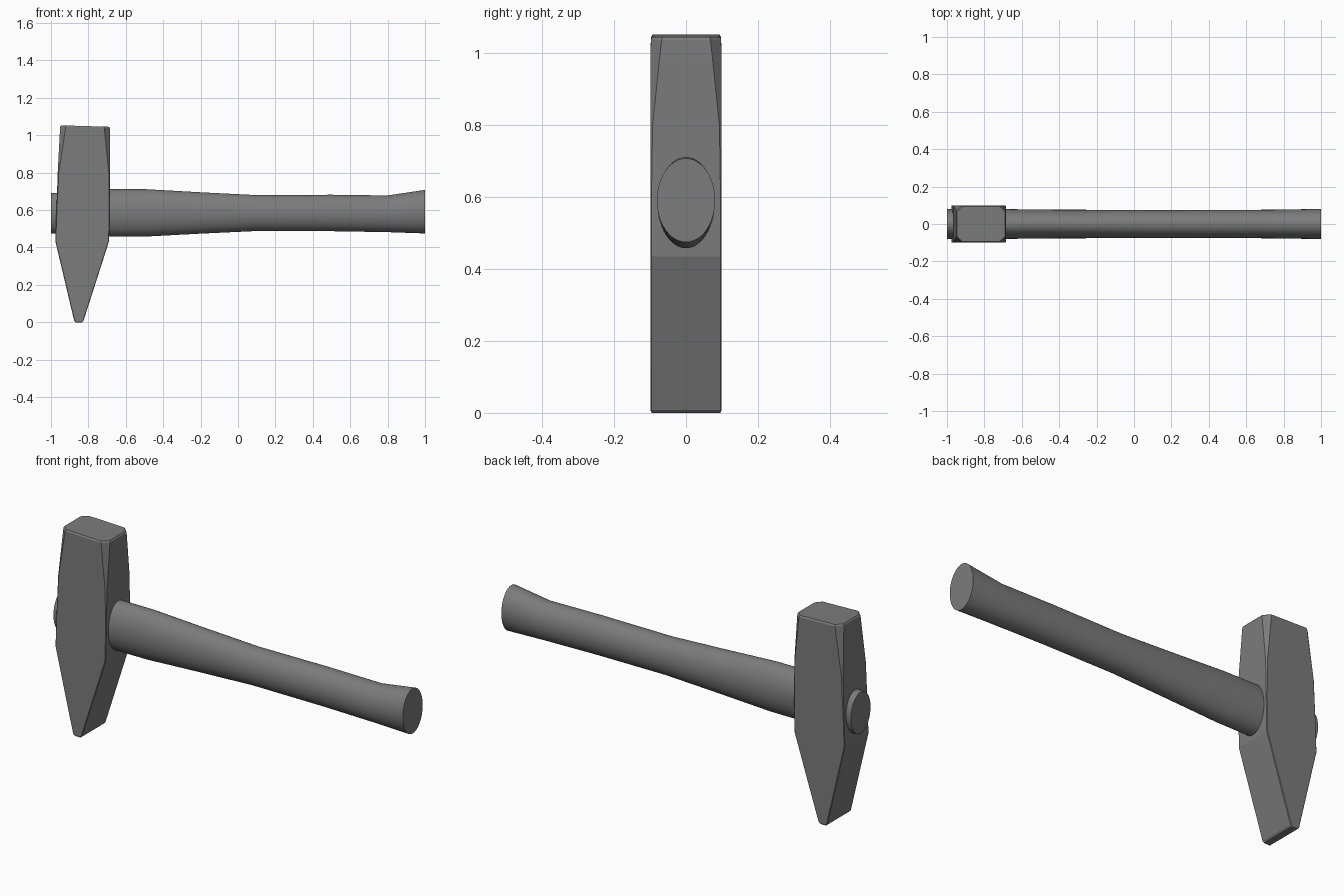
import bpy, bmesh, math

cube = bpy.data.objects.get("Cube")
if cube:
    bpy.data.objects.remove(cube, do_unlink=True)

steel = bpy.data.materials.new("dark grey")
steel.use_nodes = True
GREY = (0.2, 0.2, 0.2, 1)
steel.diffuse_color = GREY
steel.node_tree.nodes["Principled BSDF"].inputs["Base Color"].default_value = GREY


def loft(name, rings, angle):
    """Skin a stack of matching closed rings and cap both ends."""
    bm = bmesh.new()
    loops = [[bm.verts.new(p) for p in ring] for ring in rings]
    n = len(loops[0])
    for a, b in zip(loops, loops[1:]):
        for i in range(n):
            j = (i + 1) % n
            bm.faces.new((a[i], a[j], b[j], b[i]))
    bm.faces.new(loops[0])
    bm.faces.new(loops[-1])
    bmesh.ops.recalc_face_normals(bm, faces=bm.faces)
    mesh = bpy.data.meshes.new(name)
    bm.to_mesh(mesh)
    bm.free()
    mesh.materials.append(steel)
    obj = bpy.data.objects.new(name, mesh)
    bpy.context.collection.objects.link(obj)
    bpy.ops.object.select_all(action='DESELECT')
    obj.select_set(True)
    bpy.context.view_layer.objects.active = obj
    bpy.ops.object.shade_smooth_by_angle(angle=math.radians(angle))
    return obj


def head_ring(z, x0, x1, y, c, slope=0):
    """Rectangle with corners chamfered by c, tilted by slope along x."""
    pts = [(x0 + c, -y), (x1 - c, -y), (x1, -y + c), (x1, y - c),
           (x1 - c, y), (x0 + c, y), (x0, y - c), (x0, -y + c)]
    return [(px, py, z + slope * (px - x0)) for px, py in pts]


def oval_ring(x, z0, z1, y, n=48):
    zc, r = (z0 + z1) / 2, (z1 - z0) / 2
    return [(x, y * math.cos(math.tau * i / n), zc + r * math.sin(math.tau * i / n))
            for i in range(n)]


# Hammer head: wedge peen below, chamfered striking face on top
loft("hammer_head", [
    head_ring(0, -0.868, -0.834, 0.096, 0.003),
    head_ring(0.008, -0.876, -0.826, 0.099, 0.003),
    head_ring(0.435, -0.977, -0.689, 0.099, 0.003),
    head_ring(0.6, -0.971, -0.686, 0.099, 0.003),
    head_ring(0.8, -0.964, -0.685, 0.099, 0.006),
    head_ring(1.046, -0.951, -0.685, 0.098, 0.03, -0.03),
    head_ring(1.053, -0.946, -0.69, 0.093, 0.028, -0.03),
], 15)

# Oval handle: swells near the head, flares at the grip end
loft("handle", [oval_ring(*s) for s in (
    (-1.0, 0.475, 0.69, 0.08),
    (-0.7, 0.458, 0.712, 0.08),
    (-0.5, 0.458, 0.712, 0.077),
    (-0.2, 0.474, 0.695, 0.076),
    (0.1, 0.488, 0.68, 0.075),
    (0.5, 0.487, 0.682, 0.075),
    (0.8, 0.482, 0.678, 0.077),
    (1.0, 0.475, 0.708, 0.081),
)], 30)
